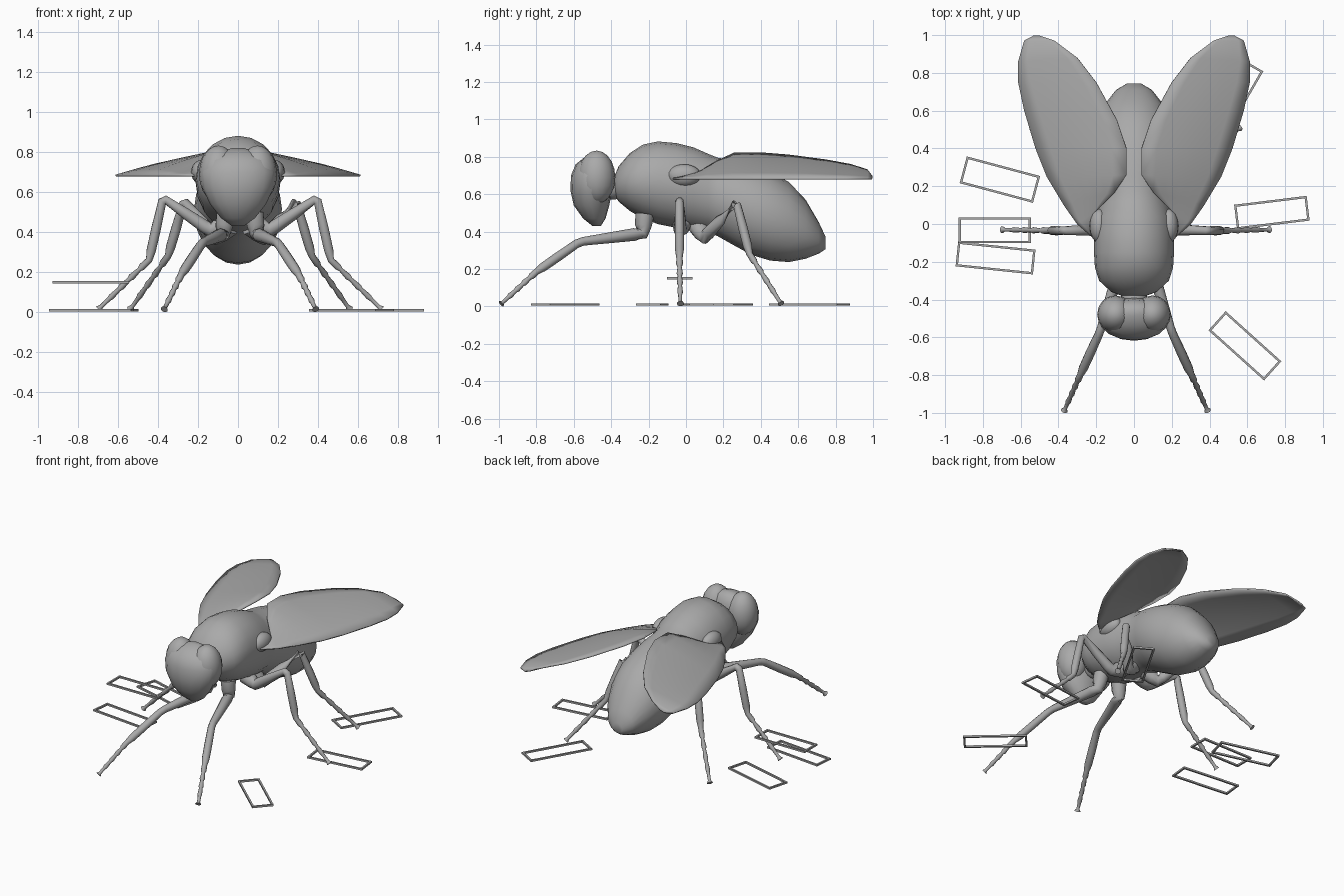
import bpy, bmesh, math
from mathutils import Vector, Matrix

cube = bpy.data.objects.get("Cube")
if cube:
    bpy.data.objects.remove(cube)

grey = bpy.data.materials.new("plain grey")
grey.use_nodes = True
GREY = (0.4, 0.4, 0.4, 1)
grey.diffuse_color = GREY
grey.node_tree.nodes["Principled BSDF"].inputs["Base Color"].default_value = GREY


def finish(name, bm, angle=60):
    bmesh.ops.recalc_face_normals(bm, faces=bm.faces)
    mesh = bpy.data.meshes.new(name)
    bm.to_mesh(mesh)
    bm.free()
    obj = bpy.data.objects.new(name, mesh)
    bpy.context.collection.objects.link(obj)
    mesh.materials.append(grey)
    bpy.ops.object.select_all(action='DESELECT')
    obj.select_set(True)
    bpy.context.view_layer.objects.active = obj
    bpy.ops.object.shade_smooth_by_angle(angle=math.radians(angle))
    return obj


def skin_rings(name, rings, angle=60):
    """Join a list of point rings into a capped skin."""
    bm = bmesh.new()
    loops = [[bm.verts.new(p) for p in ring] for ring in rings]
    n = len(loops[0])
    for a, b in zip(loops, loops[1:]):
        for i in range(n):
            bm.faces.new((a[i], a[(i + 1) % n], b[(i + 1) % n], b[i]))
    bm.faces.new(loops[0])
    bm.faces.new(loops[-1])
    return finish(name, bm, angle)


def circle(n):
    return [(math.cos(2 * math.pi * i / n), math.sin(2 * math.pi * i / n)) for i in range(n)]


def ellipsoid(name, centre, radii):
    bm = bmesh.new()
    bmesh.ops.create_uvsphere(bm, u_segments=16, v_segments=10, radius=1)
    bmesh.ops.transform(bm, matrix=Matrix.LocRotScale(centre, None, radii), verts=bm.verts)
    return finish(name, bm)


def tube(name, points, radii, sides=10):
    """Round limb through points with one radius each."""
    pts = [Vector(p) for p in points]
    rings = []
    for i, p in enumerate(pts):
        before = (p - pts[max(i - 1, 0)]).normalized()
        after = (pts[min(i + 1, len(pts) - 1)] - p).normalized()
        d = (before + after).normalized()
        side = d.cross(Vector((0.3, 1, 0.2)) if abs(d.y) < 0.7 else Vector((1, 0, 0))).normalized()
        up = d.cross(side)
        rings.append([p + radii[i] * (c * side + s * up) for c, s in circle(sides)])
    return skin_rings(name, rings)


# Thorax and abdomen: y, bottom, top, half width
BODY = [(-0.385, 0.60, 0.69, 0.05), (-0.36, 0.56, 0.75, 0.12), (-0.30, 0.51, 0.82, 0.185),
        (-0.23, 0.47, 0.865, 0.207), (-0.15, 0.44, 0.882, 0.212), (-0.05, 0.42, 0.873, 0.212),
        (0.04, 0.405, 0.85, 0.205), (0.12, 0.395, 0.815, 0.185), (0.17, 0.375, 0.795, 0.185),
        (0.25, 0.33, 0.78, 0.205), (0.35, 0.275, 0.755, 0.22), (0.45, 0.245, 0.72, 0.215),
        (0.55, 0.237, 0.665, 0.19), (0.64, 0.255, 0.57, 0.15), (0.71, 0.282, 0.45, 0.095),
        (0.745, 0.305, 0.375, 0.035)]
skin_rings("body", [[(c * w, y, (lo + hi) / 2 + s * (hi - lo) / 2) for c, s in circle(20)]
                    for y, lo, hi, w in BODY])

# Head: z, half width, front y, back y
HEAD = [(0.43, 0.03, -0.50, -0.455), (0.47, 0.085, -0.55, -0.43), (0.54, 0.14, -0.60, -0.41),
        (0.62, 0.178, -0.618, -0.395), (0.70, 0.188, -0.615, -0.39), (0.76, 0.16, -0.59, -0.40),
        (0.80, 0.10, -0.54, -0.42), (0.82, 0.03, -0.49, -0.45)]
skin_rings("head", [[(c * w, (f + b) / 2 + s * (b - f) / 2, z) for c, s in circle(16)]
                    for z, w, f, b in HEAD])
ellipsoid("neck", (0, -0.39, 0.64), (0.07, 0.06, 0.07))

# Wing stations: inner x, inner y, outer x, outer y
WING = [(0.19, -0.04, 0.22, -0.07), (0.20, 0.07, 0.30, 0.0), (0.10, 0.17, 0.37, 0.10),
        (0.04, 0.26, 0.46, 0.25), (0.04, 0.40, 0.52, 0.40), (0.09, 0.55, 0.58, 0.60),
        (0.20, 0.75, 0.612, 0.75), (0.30, 0.88, 0.612, 0.86), (0.42, 0.97, 0.58, 0.97),
        (0.50, 0.995, 0.53, 0.995)]


def wing(name, side):
    bm = bmesh.new()
    grid = []
    for xi, yi, xo, yo in WING:
        rise = min(0.24 * (0.61 - xi), 0.35 * (xo - xi))
        row = []
        for k in range(7):
            t = k / 6
            z = 0.682 + rise * (1 - t) + 0.02 * math.sin(math.pi * t) * (xo - xi)
            row.append(bm.verts.new((side * (xi + (xo - xi) * t), yi + (yo - yi) * t, z)))
        grid.append(row)
    for a, b in zip(grid, grid[1:]):
        for k in range(6):
            bm.faces.new((a[k], a[k + 1], b[k + 1], b[k]))
    obj = finish(name, bm, 40)
    mod = obj.modifiers.new("thickness", 'SOLIDIFY')
    mod.thickness = 0.01
    mod.offset = 0


# Legs: hip, trochanter, knee, ankle, toe on the left side
LEGS = {
    "front": [(0.07, -0.22, 0.49), (0.085, -0.235, 0.39), (0.19, -0.57, 0.345),
              (0.295, -0.80, 0.185), (0.38, -0.99, 0.012)],
    "middle": [(0.06, -0.02, 0.44), (0.15, -0.03, 0.41), (0.385, -0.035, 0.57),
               (0.455, -0.035, 0.26), (0.71, -0.03, 0.012)],
    "hind": [(0.05, 0.06, 0.43), (0.12, 0.10, 0.37), (0.28, 0.27, 0.555),
             (0.36, 0.34, 0.28), (0.55, 0.51, 0.012)],
}


def leg(name, joints, side):
    hip, troch, knee, ankle, toe = [Vector((side * x + 0.01, y, z)) for x, y, z in joints]
    path = [hip, hip.lerp(troch, 0.6), troch, troch.lerp(knee, 0.12), troch.lerp(knee, 0.5),
            troch.lerp(knee, 0.94), knee.lerp(ankle, 0.06), knee.lerp(ankle, 0.5),
            knee.lerp(ankle, 0.85), ankle]
    radii = [0.05, 0.045, 0.036, 0.034, 0.029, 0.023, 0.023, 0.025, 0.024, 0.017]
    # Beaded foot segments with a flared tip
    for k in range(5):
        path += [ankle.lerp(toe, (k + 0.7) / 5), ankle.lerp(toe, (k + 0.95) / 5)]
        radii += [0.018 - 0.001 * k, 0.011]
    radii[-2:] = [0.01, 0.019]
    tube(name, path, radii)


for side, word in ((1, "left"), (-1, "right")):
    ellipsoid(word + "_eye", (side * 0.098, -0.478, 0.69), (0.097, 0.1, 0.143))
    ellipsoid(word + "_wing_root", (side * 0.185, -0.01, 0.70), (0.05, 0.09, 0.06))
    wing(word + "_wing", side)
    for which, joints in LEGS.items():
        leg(f"{word}_{which}_leg", joints, side)

# Thin rectangular ground frames: x, y, z, length, width, degrees
FRAMES = [(-0.71, 0.235, 0.01, 0.39, 0.135, -15), (-0.737, -0.033, 0.15, 0.37, 0.125, 0),
          (-0.733, -0.18, 0.01, 0.40, 0.12, -6), (0.73, 0.06, 0.01, 0.375, 0.12, 7),
          (0.587, -0.645, 0.01, 0.385, 0.125, -42), (0.52, 0.66, 0.01, 0.41, 0.125, 60)]
BAR = 0.012
for i, (x, y, z, length, width, deg) in enumerate(FRAMES):
    bm = bmesh.new()
    place = Matrix.Translation((x, y, z)) @ Matrix.Rotation(math.radians(deg), 4, 'Z')
    for s in (-1, 1):
        for offset, size in (((0, s * width / 2, 0), (length + BAR, BAR, BAR)),
                             ((s * length / 2, 0, 0), (BAR, width - BAR, BAR))):
            bmesh.ops.create_cube(bm, size=1, matrix=place @ Matrix.LocRotScale(Vector(offset), None, Vector(size)))
    finish(f"ground_frame_{i + 1}", bm, 30)
